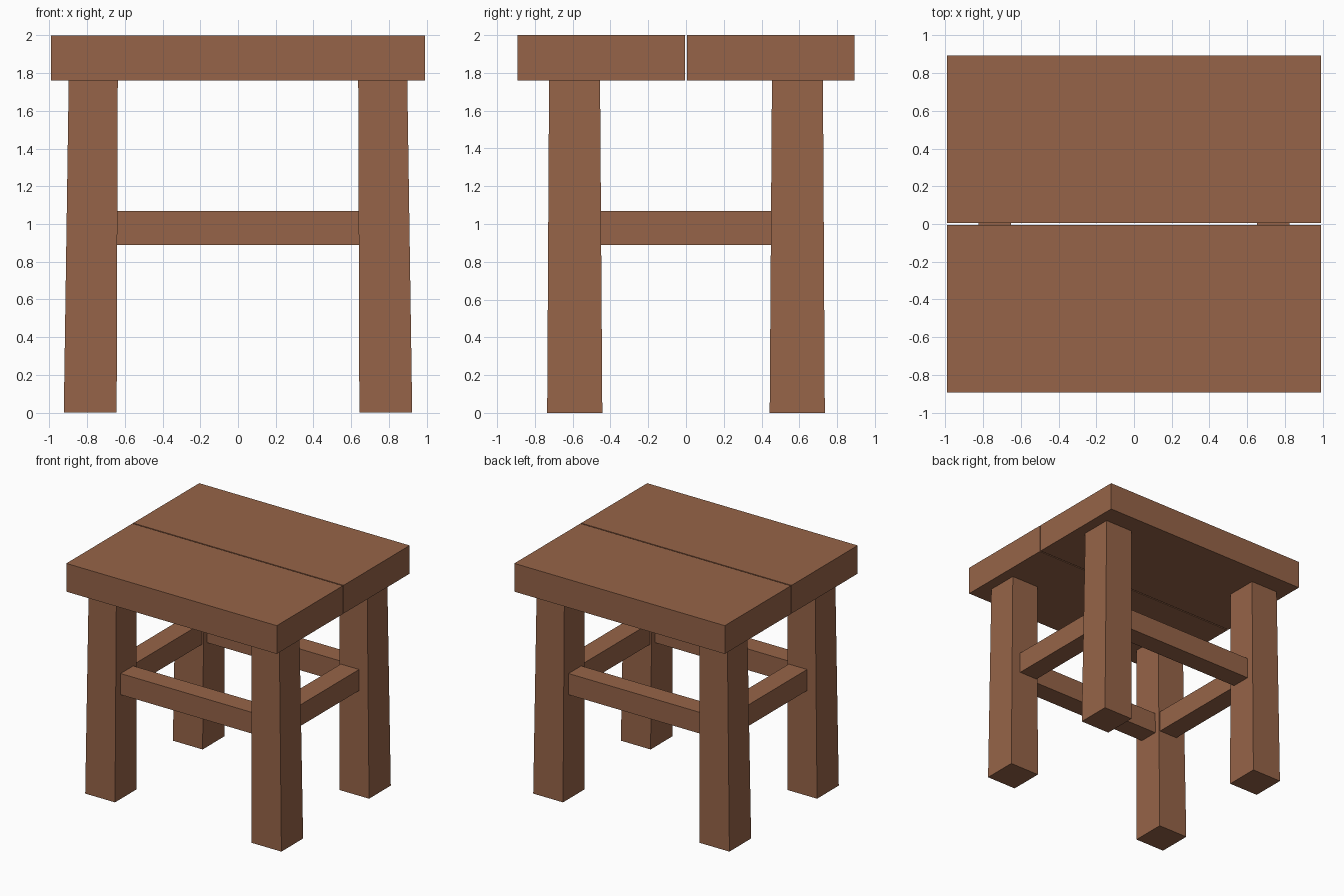
import bpy

if "Cube" in bpy.data.objects:
    bpy.data.objects.remove(bpy.data.objects["Cube"])

wood = bpy.data.materials.new("brown wood")
wood.diffuse_color = (0.305, 0.127, 0.065, 1)
wood.use_nodes = True
wood.node_tree.nodes["Principled BSDF"].inputs["Base Color"].default_value = wood.diffuse_color


def block(name, bottom, top, z0, z1):
    """Box whose bottom and top rectangles (x0, x1, y0, y1) may differ."""
    verts = []
    for (x0, x1, y0, y1), z in ((bottom, z0), (top, z1)):
        verts += [(x0, y0, z), (x1, y0, z), (x1, y1, z), (x0, y1, z)]
    faces = [(3, 2, 1, 0), (4, 5, 6, 7)]
    faces += [(i, (i + 1) % 4, (i + 1) % 4 + 4, i + 4) for i in range(4)]
    mesh = bpy.data.meshes.new(name)
    mesh.from_pydata(verts, [], faces)
    mesh.materials.append(wood)
    obj = bpy.data.objects.new(name, mesh)
    bpy.context.collection.objects.link(obj)
    return obj


def place(rect, sx, sy):
    """Move a rectangle from the +x +y quarter to another quarter."""
    x0, x1, y0, y1 = rect
    return (*sorted((x0 * sx, x1 * sx)), *sorted((y0 * sy, y1 * sy)))


for sy, end in ((-1, "front"), (1, "back")):
    # Seat planks with a narrow gap between them
    plank = place((-0.99, 0.99, 0.005, 0.893), 1, sy)
    block(end + "_seat_plank", plank, plank, 1.76, 2.0)

    # Long stretchers, let into the legs
    rail = place((-0.70, 0.70, 0.495, 0.665), 1, sy)
    block(end + "_stretcher", rail, rail, 0.89, 1.07)

    # Legs, slightly wider at the foot
    for sx, side in ((-1, "left"), (1, "right")):
        block(f"{end}_{side}_leg",
              place((0.643, 0.923, 0.443, 0.735), sx, sy),
              place((0.637, 0.897, 0.455, 0.725), sx, sy), 0, 1.76)

# Side stretchers
for sx, side in ((-1, "left"), (1, "right")):
    rail = place((0.652, 0.824, -0.49, 0.49), sx, 1)
    block(side + "_stretcher", rail, rail, 0.89, 1.07)
